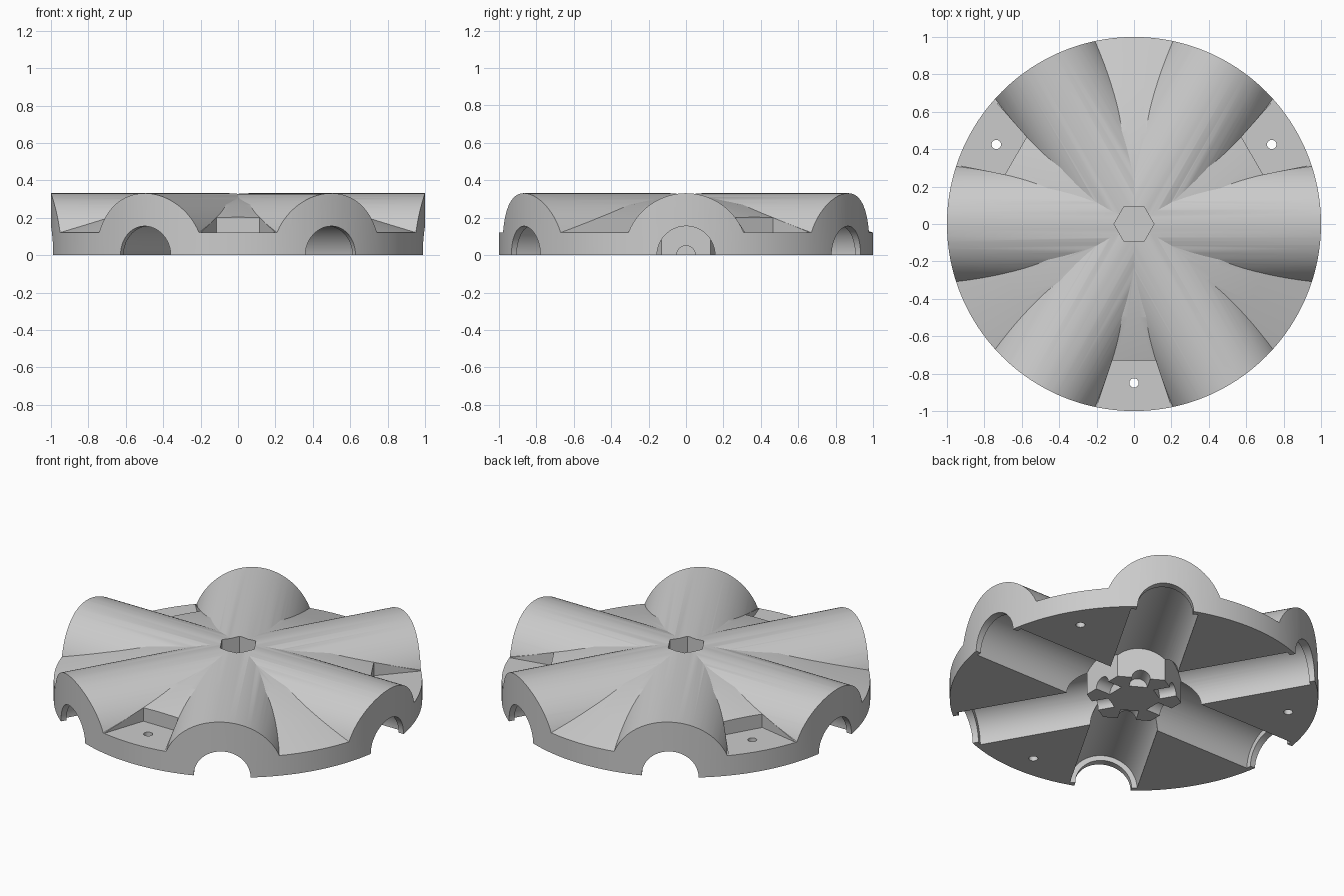
import bpy, bmesh
from math import cos, sin, pi, radians
from mathutils import Matrix, Vector

cube = bpy.data.objects.get("Cube")
if cube:
    bpy.data.objects.remove(cube, do_unlink=True)

grey = bpy.data.materials.new("plain_grey")
grey.use_nodes = True
grey.diffuse_color = (0.6, 0.6, 0.6, 1)
grey.node_tree.nodes["Principled BSDF"].inputs["Base Color"].default_value = grey.diffuse_color


def loft(name, rings, matrix=Matrix()):
    """Closed solid through a stack of equal-sized rings."""
    bm = bmesh.new()
    loops = [[bm.verts.new(matrix @ Vector(p)) for p in ring] for ring in rings]
    n = len(loops[0])
    for a, b in zip(loops, loops[1:]):
        for i in range(n):
            j = (i + 1) % n
            bm.faces.new((a[i], a[j], b[j], b[i]))
    bm.faces.new(loops[0])
    bm.faces.new(loops[-1])
    bmesh.ops.recalc_face_normals(bm, faces=bm.faces)
    mesh = bpy.data.meshes.new(name)
    bm.to_mesh(mesh)
    bm.free()
    mesh.materials.append(grey)
    obj = bpy.data.objects.new(name, mesh)
    bpy.context.collection.objects.link(obj)
    return obj


def lathe(name, profile, sides, matrix=Matrix()):
    """Solid of revolution about local z from (height, radius) pairs."""
    turns = [2 * pi * i / sides for i in range(sides)]
    return loft(name, [[(r * cos(t), r * sin(t), h) for t in turns]
                       for h, r in profile], matrix)


def spoke(angle):
    """Turns local z into a horizontal direction, rolled a little off the seams."""
    return (Matrix.Rotation(radians(angle), 4, 'Z') @ Matrix.Rotation(pi / 2, 4, 'Y')
            @ Matrix.Rotation(0.02, 4, 'Z'))


def combine(target, other, operation):
    mod = target.modifiers.new(operation.title(), 'BOOLEAN')
    mod.operation, mod.solver, mod.object = operation, 'MANIFOLD', other
    bpy.context.view_layer.objects.active = target
    bpy.ops.object.modifier_apply(modifier=mod.name)
    bpy.data.objects.remove(other, do_unlink=True)


# Shallow domed disc
hub = lathe("spoked_hub", [(-0.2, 1.15), (0.075, 1.15), (0.2, 0.74),
                           (0.27, 0.5), (0.308, 0.25), (0.325, 0.06)], 96)

# Three full-width rounded bars make six arms
for angle in (0, 60, 120):
    bar = lathe("arm_bar", [(-1.3, 0.331), (1.3, 0.331)], 96, spoke(angle))
    combine(hub, bar, 'UNION')

# Trim to a round rim and flat underside
combine(hub, lathe("rim_trim", [(0, 1), (0.6, 1)], 192), 'INTERSECT')

# Stepped tunnel under each arm: pin groove, channel, narrower mouth
tunnel = [(0.13, 0.05), (0.225, 0.05), (0.225, 0.185), (0.955, 0.185),
          (0.955, 0.155), (1.1, 0.155)]
for angle in range(0, 360, 60):
    combine(hub, lathe("tunnel_cutter", tunnel, 64, spoke(angle)), 'DIFFERENCE')

# Flat screw pockets between alternate arms
for angle in (30, 150, 270):
    turn = Matrix.Rotation(radians(angle), 4, 'Z')
    outline = [(0.73, -0.116), (1.1, -0.24), (1.1, 0.24), (0.73, 0.116)]
    pocket = loft("pocket_cutter", [[(x, y, z) for x, y in outline] for z in (0.12, 0.6)], turn)
    combine(hub, pocket, 'DIFFERENCE')
    hole = lathe("screw_cutter", [(-0.1, 0.025), (0.3, 0.025)], 24,
                 turn @ Matrix.Translation((0.85, 0, 0)))
    combine(hub, hole, 'DIFFERENCE')

# Hexagonal socket in the centre
combine(hub, lathe("socket_cutter", [(0.15, 0.107), (0.6, 0.107)], 6), 'DIFFERENCE')

bpy.ops.object.select_all(action='DESELECT')
hub.select_set(True)
bpy.context.view_layer.objects.active = hub
bpy.ops.object.shade_smooth_by_angle(angle=radians(20))
